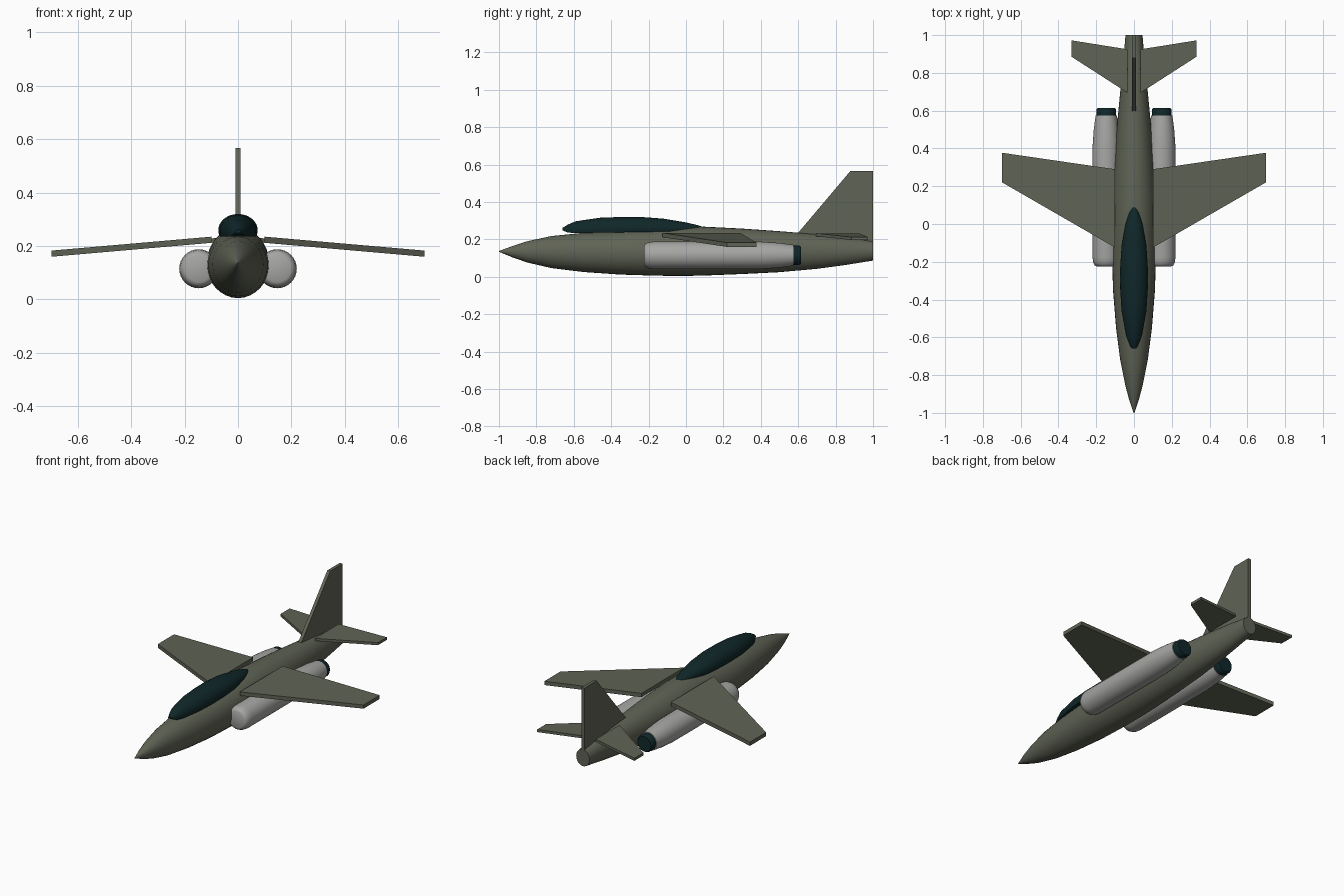
import bpy, bmesh, math
from mathutils import Vector

cube = bpy.data.objects.get("Cube")
if cube:
    bpy.data.objects.remove(cube)


def material(name, rgb):
    m = bpy.data.materials.new(name)
    m.use_nodes = True
    m.diffuse_color = (*rgb, 1)
    m.node_tree.nodes["Principled BSDF"].inputs["Base Color"].default_value = (*rgb, 1)
    return m


olive = material("olive grey", (0.115, 0.125, 0.09))
silver = material("light grey", (0.38, 0.38, 0.37))
dark = material("dark teal", (0.005, 0.02, 0.022))


def finish(name, bm, mat, smooth=False):
    bmesh.ops.recalc_face_normals(bm, faces=bm.faces[:])
    mesh = bpy.data.meshes.new(name)
    bm.to_mesh(mesh)
    bm.free()
    mesh.materials.append(mat)
    ob = bpy.data.objects.new(name, mesh)
    bpy.context.collection.objects.link(ob)
    if smooth:
        bpy.ops.object.select_all(action="DESELECT")
        ob.select_set(True)
        bpy.context.view_layer.objects.active = ob
        bpy.ops.object.shade_smooth_by_angle(angle=math.radians(35))
    return ob


def loft(name, stations, mat, x=0, sides=32):
    """Skin elliptical rings given as (y, bottom z, top z, half width)."""
    bm = bmesh.new()
    rings = []
    for y, low, high, half in stations:
        ring = []
        for i in range(sides):
            a = math.tau * i / sides
            z = (low + high) / 2 + (high - low) / 2 * math.sin(a)
            ring.append(bm.verts.new((x + half * math.cos(a), y, z)))
        rings.append(ring)
    for r, s in zip(rings, rings[1:]):
        for i in range(sides):
            j = (i + 1) % sides
            bm.faces.new((r[i], r[j], s[j], s[i]))
    bm.faces.new(rings[0])
    bm.faces.new(rings[-1])
    return finish(name, bm, mat, True)


def plate(name, outline, thickness, mat):
    """Flat panel extruded along the given thickness vector."""
    bm = bmesh.new()
    face = bm.faces.new([bm.verts.new(p) for p in outline])
    out = bmesh.ops.extrude_face_region(bm, geom=[face])
    moved = [v for v in out["geom"] if isinstance(v, bmesh.types.BMVert)]
    bmesh.ops.translate(bm, verts=moved, vec=Vector(thickness))
    return finish(name, bm, mat)


# Fuselage
loft("fuselage", [
    (-1.0, 0.134, 0.138, 0.002), (-0.93, 0.105, 0.164, 0.026),
    (-0.85, 0.077, 0.19, 0.047), (-0.72, 0.047, 0.218, 0.073),
    (-0.55, 0.026, 0.235, 0.095), (-0.35, 0.012, 0.244, 0.111),
    (-0.15, 0.006, 0.255, 0.117), (0.0, 0.005, 0.266, 0.117),
    (0.1, 0.007, 0.268, 0.116), (0.3, 0.015, 0.258, 0.106),
    (0.5, 0.025, 0.244, 0.092), (0.7, 0.043, 0.228, 0.073),
    (0.85, 0.063, 0.211, 0.058), (1.0, 0.087, 0.19, 0.045)], olive)

# Canopy: upper part of tapering rings, flat underneath
bm = bmesh.new()
arches = []
for y, base, top, half in [
        (-0.66, 0.248, 0.262, 0.012), (-0.63, 0.236, 0.28, 0.028),
        (-0.59, 0.235, 0.297, 0.043), (-0.46, 0.236, 0.316, 0.066),
        (-0.35, 0.238, 0.32, 0.073), (-0.24, 0.24, 0.32, 0.074),
        (-0.12, 0.242, 0.311, 0.066), (0.0, 0.247, 0.291, 0.045),
        (0.06, 0.252, 0.277, 0.026), (0.095, 0.256, 0.266, 0.008)]:
    dip = math.radians(18)
    rise = (top - base) / (1 + math.sin(dip))
    angles = [-dip + (math.pi + 2 * dip) * i / 16 for i in range(17)]
    arches.append([bm.verts.new((half * math.cos(a), y, top - rise + rise * math.sin(a)))
                   for a in angles])
for r, s in zip(arches, arches[1:]):
    for i in range(17):
        j = (i + 1) % 17
        bm.faces.new((r[i], r[j], s[j], s[i]))
bm.faces.new(arches[0])
bm.faces.new(arches[-1])
finish("canopy", bm, dark, True)

# Tail fin
plate("tail_fin", [(-0.01, 0.595, 0.23), (-0.01, 0.88, 0.567),
                   (-0.01, 1.0, 0.567), (-0.01, 1.0, 0.185)], (0.02, 0, 0), olive)

# Paired parts
for side, s in (("left", 1), ("right", -1)):
    plate(side + "_wing", [(s * 0.1, -0.125, 0.212), (s * 0.698, 0.22, 0.16),
                           (s * 0.698, 0.377, 0.16), (s * 0.1, 0.29, 0.212)],
          (0, 0, 0.023), olive)
    plate(side + "_tailplane", [(s * 0.035, 0.695, 0.217), (s * 0.33, 0.885, 0.197),
                                (s * 0.33, 0.972, 0.197), (s * 0.035, 0.925, 0.217)],
          (0, 0, 0.016), olive)
    pod = [(-0.225, 0.05), (-0.219, 0.061), (-0.203, 0.069), (-0.175, 0.073),
           (0.4, 0.073), (0.5, 0.066), (0.575, 0.056)]
    nozzle = [(0.57, 0.052), (0.605, 0.052), (0.615, 0.046)]
    for name, profile, mat in (("engine_pod", pod, silver), ("exhaust_nozzle", nozzle, dark)):
        loft(side + "_" + name,
             [(y, 0.115 - r, 0.115 + r, r) for y, r in profile], mat, s * 0.147)
